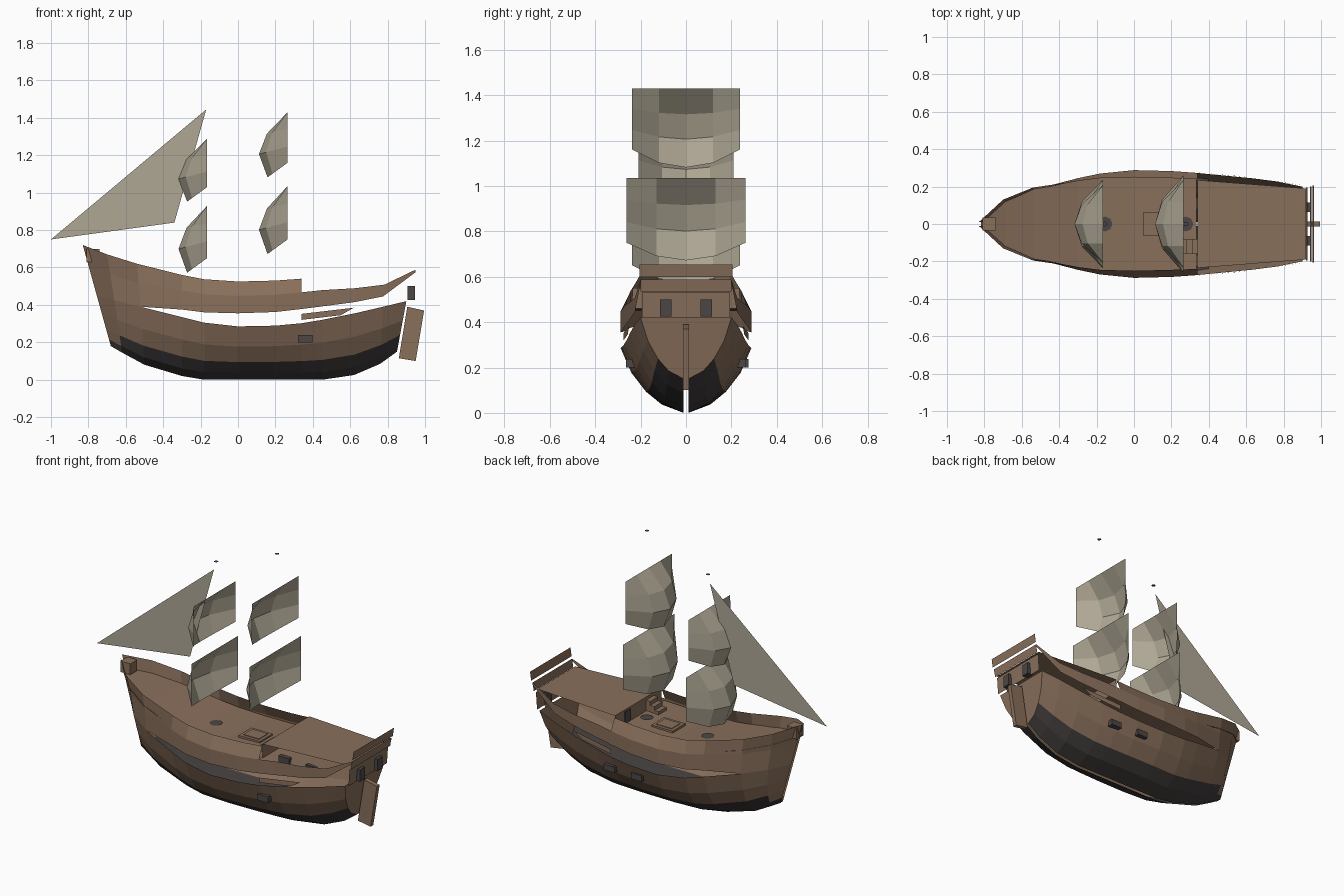
import bpy
import math

if "Cube" in bpy.data.objects:
    bpy.data.objects.remove(bpy.data.objects["Cube"], do_unlink=True)


def material(name, colour):
    mat = bpy.data.materials.new(name)
    mat.use_nodes = True
    mat.diffuse_color = (*colour, 1)
    mat.node_tree.nodes["Principled BSDF"].inputs["Base Color"].default_value = (*colour, 1)
    return mat


wood = material("brown wood", (.25, .16, .105))
tar = material("dark tarred planks", (.05, .043, .042))
iron = material("dark iron", (.07, .062, .062))
canvas = material("pale canvas", (.43, .39, .3))


def build(name, verts, faces, *mats):
    mesh = bpy.data.meshes.new(name)
    mesh.from_pydata(verts, [], faces)
    for mat in mats:
        mesh.materials.append(mat)
    mesh.update()
    obj = bpy.data.objects.new(name, mesh)
    bpy.context.scene.collection.objects.link(obj)
    return obj


def grid_faces(rows, cols, keep=lambda r, c: True):
    return [(r * cols + c, r * cols + c + 1, (r + 1) * cols + c + 1, (r + 1) * cols + c)
            for r in range(rows - 1) for c in range(cols - 1) if keep(r, c)]


def mirror_y(obj):
    obj.modifiers.new("Mirror", "MIRROR").use_axis = (False, True, False)


def box(name, low, high, mat):
    verts = [(x, y, z) for x in (low[0], high[0]) for y in (low[1], high[1]) for z in (low[2], high[2])]
    faces = [(0, 1, 3, 2), (4, 6, 7, 5), (0, 4, 5, 1), (2, 3, 7, 6), (0, 2, 6, 4), (1, 5, 7, 3)]
    return build(name, verts, faces, mat)


# Stations from bow to stern:
# keel x, rail x, keel z, wale z, bulwark foot z, rail z, wale half-beam, rail half-beam
stations = [
    (-.68, -.83, .18, .45, .45, .72, .01, .01),
    (-.62, -.70, .145, .425, .425, .67, .115, .13),
    (-.50, -.54, .08, .39, .39, .62, .185, .195),
    (-.30, -.30, .02, .335, .375, .56, .245, .23),
    (-.18, -.18, 0, .305, .36, .537, .27, .245),
    (0, 0, 0, .285, .355, .525, .288, .25),
    (.2, .2, 0, .289, .362, .53, .283, .245),
    (.34, .34, 0, .302, .378, .54, .273, .24),
    (.45, .45, 0, .32, .392, .55, .262, .23),
    (.62, .63, .025, .355, .415, .55, .245, .22),
    (.76, .79, .085, .39, .445, .56, .225, .21),
    (.85, .95, .15, .42, .575, .6, .2, .2),
]
break_station = 7
section = [(0, 0), (.35, .13), (.6, .33), (.83, .62), (1, 1)]

# Lower hull, open along the keel, with dark bottom planks
verts = []
for xb, xr, zb, zw, zu, zr, yw, yr in stations:
    for fy, fz in section:
        verts.append((xb + (xr - xb) * fz / 2, .01 + (yw - .01) * fy, zb + (zw - zb) * fz))
lower = build("lower_hull", verts, grid_faces(len(stations), len(section)), wood, tar)
for face in lower.data.polygons:
    row = face.index % (len(section) - 1)
    face.material_index = 1 if row < 2 and face.center.z < .2 else 0
mirror_y(lower)

# Transom closing the stern
rim = verts[-len(section):]
build("transom", rim + [(x, -y, z) for x, y, z in reversed(rim)], [range(2 * len(rim))], wood)

# Bulwarks above the open gun strake, with tumblehome at the rail
verts = []
for xb, xr, zb, zw, zu, zr, yw, yr in stations:
    xm = (xb + xr) / 2
    if xr > .9:
        xm = xr
    verts += [(xm, yw, zu), (xm + (xr - xm) * .55, yw, zu + (zr - zu) * .55), (xr, yr, zr)]
bulwark = build("bulwarks", verts,
                grid_faces(len(stations), 3, lambda r, c: c == 0 or r < break_station), wood)
mirror_y(bulwark)

# Main deck following the sheer
verts = []
for xb, xr, zb, zw, zu, zr, yw, yr in stations[:break_station + 1]:
    half = (yw + yr) / 2
    verts += [(xr * .985, -half, zr - .075), (xr * .985, half, zr - .075)]
build("main_deck", verts, grid_faces(break_station + 1, 2), wood)

# Quarterdeck with its front bulkhead and door
deck = [(.34, -.235), (.34, .235), (.92, .19), (.92, -.19)]
build("quarterdeck", [(x, y, .55) for x, y in deck], [(0, 1, 2, 3)], wood)
build("quarterdeck_bulkhead", [(.34, -.24, .46), (.34, .24, .46), (.34, .235, .55), (.34, -.235, .55)],
      [(0, 1, 2, 3)], wood)
box("cabin_door", (.333, .08, .465), (.339, .14, .54), iron)
for i in range(3):
    box("deck_step", (.31 - .03 * i, -.16, .46), (.34 - .03 * i, -.08, .53 - .025 * i), wood)

# Cargo hatch
box("hatch_coaming", (.05, -.065, .445), (.2, .065, .465), wood)
box("hatch_cover", (.07, -.045, .455), (.18, .045, .469), wood)

# Loose side plank in the strake
mirror_y(build("side_plank", [(.34, .275, .32), (.55, .257, .345), (.62, .25, .385), (.34, .275, .352)],
               [(0, 1, 2, 3)], wood))

# Stern boards
for name, x, half, low, high in (("upper_transom", .92, .195, .42, .53),
                                 ("stern_rail_low", .94, .2, .535, .588),
                                 ("stern_rail_high", .955, .205, .6, .655)):
    build(name, [(x, -half, low), (x, half, low), (x + .008, half, high), (x + .008, -half, high)],
          [(0, 1, 2, 3)], wood)
for side in (-1, 1):
    box("stern_bracket", (.905, side * .09 - .025, .425), (.945, side * .09 + .025, .5), iron)

# Rudder
blade = [(.905, .39), (.995, .37), (.95, .1), (.86, .115)]
build("rudder", [(x, y, z) for y in (-.014, .014) for x, z in blade],
      [(0, 1, 2, 3), (7, 6, 5, 4)] + [(i, i + 4, (i + 1) % 4 + 4, (i + 1) % 4) for i in range(4)], wood)

# Bow block
box("bow_block", (-.81, -.035, .63), (-.74, .035, .7), wood)

# Gun ports
for x, side in ((.36, -1), (.36, 1), (.16, 1)):
    y = side * (.245 if x > .3 else .255)
    box("gun_port", (x - .038, y - .02, .2), (x + .038, y + .02, .238), iron)


# Billowing square sails
def square_sail(name, x, half, top, foot):
    columns = [(-1, 0), (-.5, .75), (0, 1), (.5, .75), (1, 0)]
    rows = [(0, 0, 0), (.33, .72, .025), (.68, 1, .04), (1, .7, .078)]
    verts = [(x - .153 * belly * bulge, half * side, top + (foot - top) * t - drop * bulge)
             for t, belly, drop in rows for side, bulge in columns]
    build(name, verts, grid_faces(len(rows), len(columns)), canvas)


square_sail("fore_topsail", -.165, .21, 1.29, 1.03)
square_sail("fore_course", -.165, .237, .93, .65)
square_sail("main_topsail", .265, .237, 1.43, 1.16)
square_sail("main_course", .265, .262, 1.035, .75)

# Jib
build("jib", [(-1, 0, .75), (-.34, 0, .84), (-.17, 0, 1.445)], [(0, 1, 2)], canvas)


# Mast caps and mast collars
def disc(name, x, z, radius):
    ring = [(x + radius * math.cos(a), radius * math.sin(a), z)
            for a in (math.tau * i / 8 for i in range(8))]
    build(name, ring, [range(8)], iron)


for label, x, cap, foot in (("fore", -.155, 1.5, .465), ("main", .277, 1.665, .468)):
    disc(label + "_mast_cap", x, cap, .013)
    disc(label + "_mast_collar", x, foot, .04)
